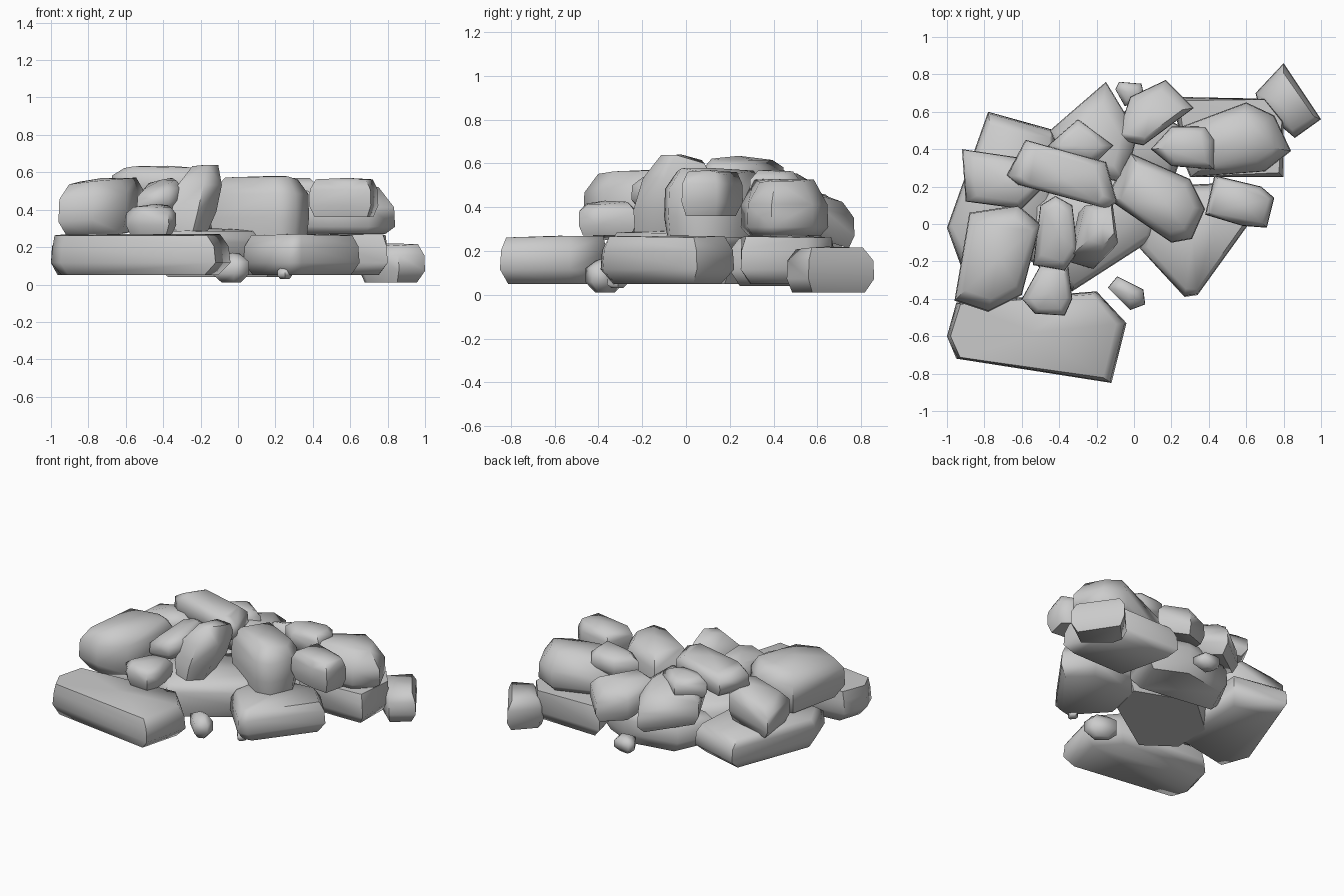
import bpy, bmesh, random
from mathutils import Vector

if "Cube" in bpy.data.objects:
    bpy.data.objects.remove(bpy.data.objects["Cube"])

random.seed(4)


def rock(name, outline, z0, z1, top=0.72, bottom=0.82, lean=(0, 0), tilt=(0, 0), belly=(0.3, 0.7), rough=0.12):
    """Convex boulder: plan outline bulging at the belly, inset above and below."""
    pts = [Vector(p) for p in outline]
    c = sum(pts, Vector((0, 0))) / len(pts)
    bm = bmesh.new()
    for t, s in ((0, bottom), (belly[0], 1), (belly[1], 0.98), (1, top)):
        for p in pts:
            k = s * (1 if s > 0.96 else random.uniform(0.95, 1.05))
            h = t - random.uniform(0, rough) if t == 1 else t
            q = c + (p - c) * k + Vector(lean) * (t - 0.5)
            d = q - c
            z = z0 + (z1 - z0) * h + d.x * tilt[0] + d.y * tilt[1]
            bm.verts.new((q.x, q.y, z))
    # gentle crown so the top shades round rather than flat
    bm.verts.new((c.x + lean[0] / 2, c.y + lean[1] / 2, z1))
    res = bmesh.ops.convex_hull(bm, input=bm.verts)
    junk = {g for g in res["geom_interior"] + res["geom_unused"] if isinstance(g, bmesh.types.BMVert)}
    bmesh.ops.delete(bm, geom=list(junk), context='VERTS')
    bmesh.ops.recalc_face_normals(bm, faces=bm.faces)
    me = bpy.data.meshes.new(name)
    bm.to_mesh(me)
    bm.free()
    ob = bpy.data.objects.new(name, me)
    bpy.context.collection.objects.link(ob)
    bpy.ops.object.select_all(action='DESELECT')
    bpy.context.view_layer.objects.active = ob
    ob.select_set(True)
    bpy.ops.object.shade_smooth_by_angle(angle=1.05)
    return ob


# Base course
rock("base_front_slab", [(-1, -.6), (-.95, -.42), (-.2, -.36), (-.04, -.53), (-.12, -.85), (-.95, -.72)], .05, .27, top=.92, bottom=.9, rough=.04)
rock("base_left", [(-1, -.02), (-.78, .6), (-.42, .5), (-.45, -.15), (-.92, -.24)], .05, .27, top=.88, bottom=.85)
rock("base_centre", [(-.33, -.36), (.12, -.07), (.2, .2), (-.25, .35), (-.55, .1), (-.55, -.2)], .05, .3, top=.85, bottom=.9)
rock("base_right_front", [(.03, -.13), (.27, -.39), (.34, -.38), (.65, .05), (.5, .22), (.1, .2)], .05, .27, top=.88, rough=.04)
rock("base_right_back", [(.2, .68), (.7, .67), (.8, .55), (.8, .25), (.3, .25)], .05, .27, top=.94, rough=.04)
rock("base_back", [(-.45, .3), (-.32, .55), (.05, .62), (.3, .5), (.2, .2)], .04, .28, top=.85)
rock("corner_rock", [(.65, .7), (.8, .86), (1, .56), (.86, .46), (.67, .62)], .01, .22, top=.8)

# Second course
rock("left_front_boulder", [(-.96, -.41), (-.88, .06), (-.62, .1), (-.5, 0), (-.6, -.38), (-.78, -.47)], .27, .57, top=.78, tilt=(.08, .03))
rock("left_back_boulder", [(-.92, .4), (-.9, .12), (-.6, .08), (-.48, .2), (-.58, .35)], .27, .51, tilt=(.15, -.1))
rock("front_left_stone", [(-.6, -.4), (-.5, -.22), (-.35, -.23), (-.33, -.4), (-.37, -.49), (-.53, -.48)], .27, .43)
rock("leaning_stone", [(-.34, -.18), (-.28, .08), (-.13, .1), (-.1, -.12), (-.2, -.22)], .28, .64, top=.6, bottom=.75, lean=(.08, .1))
rock("centre_boulder", [(-.15, .14), (-.02, .38), (.3, .24), (.38, .08), (.31, -.08), (.2, -.1)], .26, .58, top=.72, bottom=.92)
rock("right_back_boulder", [(.2, .5), (.6, .65), (.75, .58), (.84, .39), (.7, .28), (.3, .25)], .27, .53, top=.66, belly=(.15, .55))
rock("back_boulder", [(-.1, .45), (-.02, .68), (.17, .77), (.32, .62), (.05, .42)], .26, .47, tilt=(0, -.3))
rock("back_left_boulder", [(-.45, .5), (-.15, .76), (.02, .48), (-.05, .22), (-.35, .28)], .26, .5, top=.6, tilt=(0, -.22))

# Top stones
rock("top_slab", [(-.68, .26), (-.58, .45), (-.15, .33), (-.09, .12), (-.14, .08), (-.62, .21)], .46, .635, top=.75)
rock("top_back_stone", [(-.46, .42), (-.3, .56), (-.11, .42), (-.2, .33), (-.4, .36)], .42, .57, top=.65)
rock("front_column", [(-.54, -.22), (-.5, .1), (-.42, .15), (-.33, .1), (-.3, -.15), (-.37, -.25)], .4, .56, tilt=(.2, .1))
rock("right_top_stone", [(.38, .05), (.43, .26), (.68, .2), (.75, .14), (.71, -.02), (.58, -.01)], .36, .57, top=.8)
rock("right_back_top_stone", [(.09, .4), (.2, .52), (.38, .52), (.43, .45), (.43, .29), (.2, .31)], .42, .57, top=.7)

# Loose pebbles
rock("front_pebble", [(-.14, -.34), (-.09, -.28), (.05, -.35), (.06, -.43), (-.02, -.46)], .01, .17, top=.5, bottom=.5)
rock("small_pebble", [(.21, -.31), (.25, -.27), (.29, -.31), (.25, -.36)], .03, .09, top=.6, bottom=.6)
rock("back_pebble", [(-.1, .72), (-.08, .76), (.04, .75), (.06, .66), (-.05, .63)], .04, .15, top=.6, bottom=.5)
